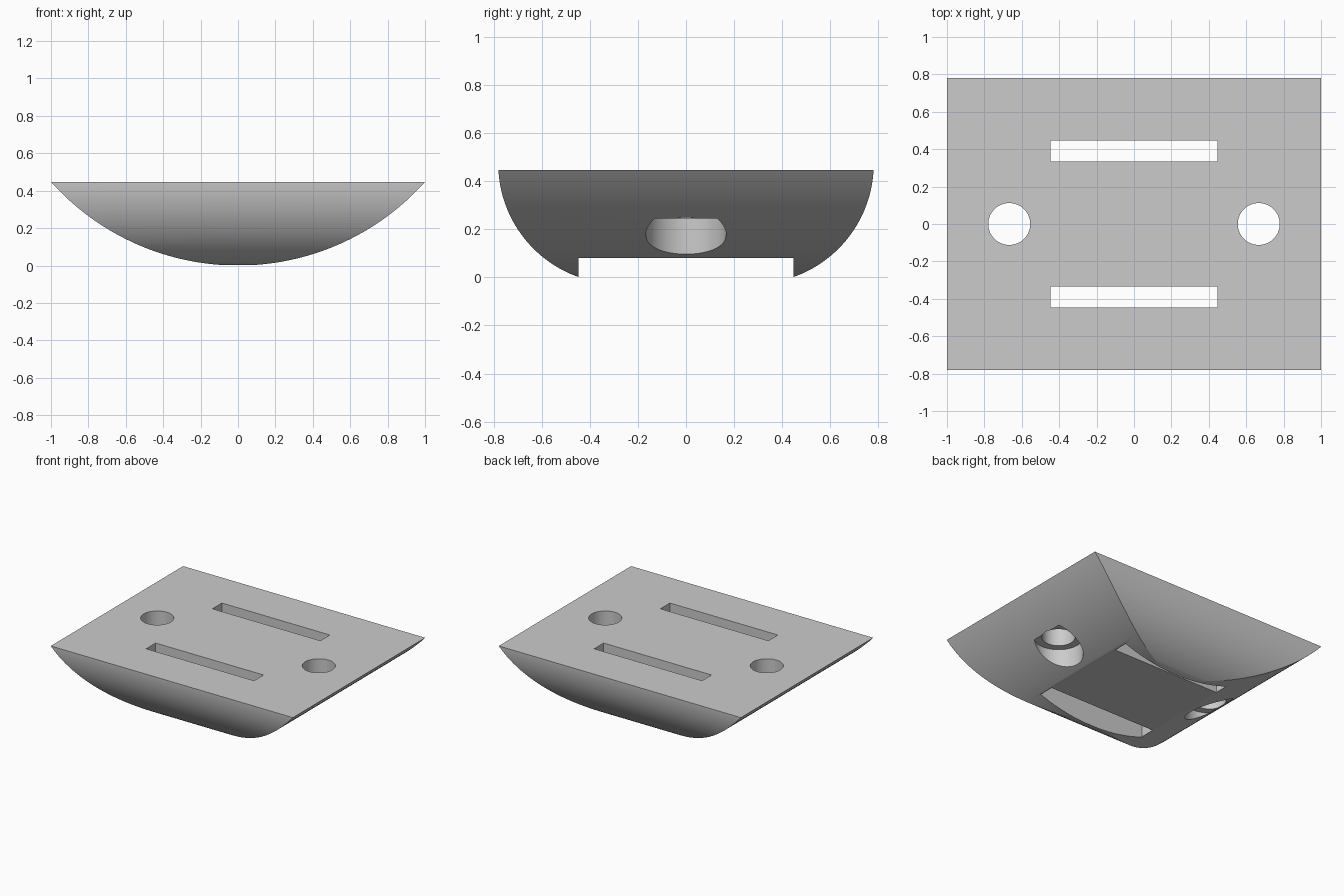
import bpy, bmesh, math
from mathutils import Vector

if "Cube" in bpy.data.objects:
    bpy.data.objects.remove(bpy.data.objects["Cube"])

HEIGHT = 0.447
SIDE_RADIUS = (1 + HEIGHT ** 2) / (2 * HEIGHT)   # shallow arc across the width
END_RADIUS, END_Y, END_Z = 0.5, 0.281, 0.473     # tighter arc on front and back

grey = bpy.data.materials.new("plain grey")
grey.use_nodes = True
grey.diffuse_color = (0.6, 0.6, 0.6, 1)
grey.node_tree.nodes["Principled BSDF"].inputs["Base Color"].default_value = (0.6, 0.6, 0.6, 1)


def make_object(name, bm):
    bmesh.ops.recalc_face_normals(bm, faces=bm.faces)
    mesh = bpy.data.meshes.new(name)
    bm.to_mesh(mesh)
    bm.free()
    mesh.materials.append(grey)
    obj = bpy.data.objects.new(name, mesh)
    bpy.context.collection.objects.link(obj)
    return obj


def prism(name, points, start, direction):
    """Extrude a closed outline of 3D points along a vector."""
    bm = bmesh.new()
    face = bm.faces.new([bm.verts.new(Vector(p) + Vector(start)) for p in points])
    extruded = bmesh.ops.extrude_face_region(bm, geom=[face])["geom"]
    moved = [v for v in extruded if isinstance(v, bmesh.types.BMVert)]
    bmesh.ops.translate(bm, verts=moved, vec=direction)
    return make_object(name, bm)


def box(name, low, high):
    x0, y0, z0 = low
    x1, y1, z1 = high
    outline = [(x0, y0, z0), (x1, y0, z0), (x1, y1, z0), (x0, y1, z0)]
    return prism(name, outline, (0, 0, 0), (0, 0, z1 - z0))


def cylinder(name, x, radius, z0, z1, sides=64):
    turn = [2 * math.pi * i / sides for i in range(sides)]
    outline = [(x + radius * math.cos(a), radius * math.sin(a), z0) for a in turn]
    return prism(name, outline, (0, 0, 0), (0, 0, z1 - z0))


def combine(target, tool, operation):
    mod = target.modifiers.new("cut", "BOOLEAN")
    mod.operation = operation
    mod.solver = "EXACT"
    mod.object = tool
    tool.hide_render = True
    bpy.context.view_layer.objects.active = target
    bpy.ops.object.modifier_apply(modifier=mod.name)
    bpy.data.objects.remove(tool)


# Curved pad: wide shallow arc running front to back
half = math.asin(1 / SIDE_RADIUS)
STEPS = 80
arc = []
for i in range(STEPS + 1):
    a = half * (2 * i / STEPS - 1)
    arc.append((SIDE_RADIUS * math.sin(a), 0, SIDE_RADIUS * (1 - math.cos(a))))
pad = prism("curved_pad", arc, (0, -1, 0), (0, 2, 0))

# Rounded front and back ends
ends = []
for i in range(41):
    a = math.radians(-90 * i / 40)
    ends.append((0, END_Y + END_RADIUS * math.cos(a), END_Z + END_RADIUS * math.sin(a)))
ends += [(0, -y, z) for _, y, z in reversed(ends)]
combine(pad, prism("end_shape", ends, (-1.2, 0, 0), (2.4, 0, 0)), "INTERSECT")

# Flat recess underneath
combine(pad, box("recess", (-1.2, -0.447, -0.3), (1.2, 0.447, 0.08)), "DIFFERENCE")

# Strap slots, bolt holes and wider bores below them
for s in (-1, 1):
    y0, y1 = sorted((s * 0.335, s * 0.447))
    combine(pad, box("slot", (-0.446, y0, -0.2), (0.446, y1, 0.7)), "DIFFERENCE")
    combine(pad, cylinder("bore", s * 0.667, 0.167, -0.2, 0.245), "DIFFERENCE")
    combine(pad, cylinder("hole", s * 0.667, 0.112, -0.3, 0.7), "DIFFERENCE")

bpy.ops.object.select_all(action="DESELECT")
pad.select_set(True)
bpy.context.view_layer.objects.active = pad
bpy.ops.object.shade_smooth_by_angle(angle=math.radians(25))
